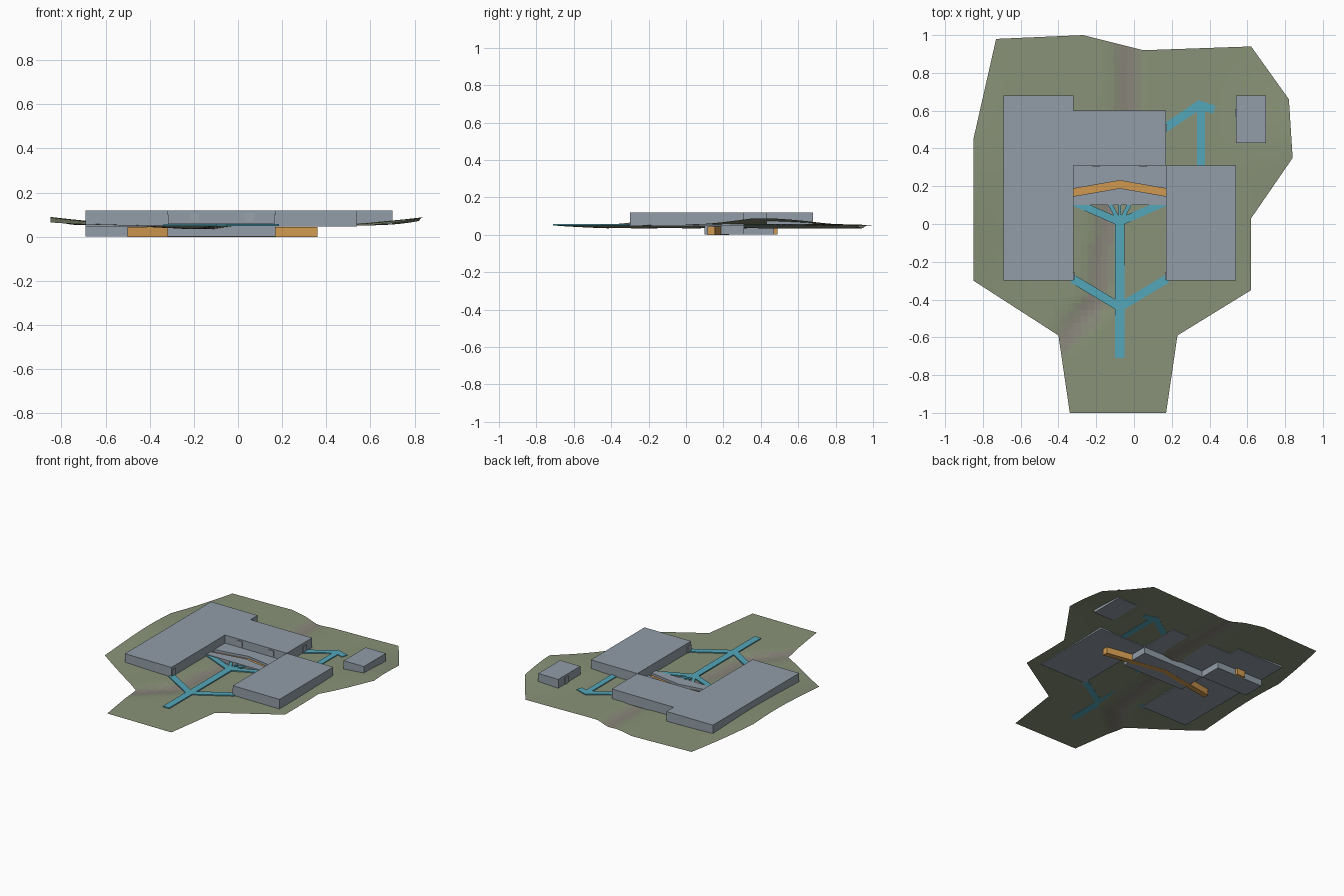
import bpy, bmesh, math
from mathutils import Vector

if "Cube" in bpy.data.objects:
    bpy.data.objects.remove(bpy.data.objects["Cube"])


def material(name, rgb):
    lin = [((c / 255 + 0.055) / 1.055) ** 2.4 for c in rgb]
    m = bpy.data.materials.new(name)
    m.diffuse_color = (*lin, 1)
    m.use_nodes = True
    m.node_tree.nodes["Principled BSDF"].inputs["Base Color"].default_value = m.diffuse_color
    return m


GREY = material("building grey", (146, 157, 167))
PALE = material("door grey", (152, 163, 172))
ORANGE = material("corridor orange", (208, 154, 80))
BLUE = material("path blue", (84, 166, 185))
GREEN = material("ground green", (136, 145, 119))
STONE = material("stream bed", (137, 133, 123))
MIX = material("stream bank", (136, 139, 121))


def finish(bm, name, *mats):
    me = bpy.data.meshes.new(name)
    bm.to_mesh(me)
    bm.free()
    ob = bpy.data.objects.new(name, me)
    for m in mats:
        me.materials.append(m)
    bpy.context.collection.objects.link(ob)
    return ob


def prism(name, pts, z0, z1, mat):
    bm = bmesh.new()
    f = bm.faces.new([bm.verts.new((x, y, z0)) for x, y in pts])
    r = bmesh.ops.extrude_face_region(bm, geom=[f])
    bmesh.ops.translate(bm, vec=(0, 0, z1 - z0),
                        verts=[v for v in r["geom"] if isinstance(v, bmesh.types.BMVert)])
    bmesh.ops.recalc_face_normals(bm, faces=bm.faces)
    return finish(bm, name, mat)


def box(name, x0, x1, y0, y1, z0, z1, mat):
    return prism(name, [(x0, y0), (x1, y0), (x1, y1), (x0, y1)], z0, z1, mat)


def strip(name, a, b, w, z0=0.05, z1=0.058, mat=BLUE):
    a, b = Vector(a), Vector(b)
    d = (b - a).normalized()
    n = Vector((-d.y, d.x)) * w / 2
    return prism(name, [a - n, b - n, b + n, a + n], z0, z1, mat)


# Ground: outline cut into a grid, then lifted by a height rule
STREAM = [(-0.42, -0.66), (-0.2, -0.42), (-0.14, 0.05), (-0.04, 0.4), (-0.03, 1.0)]


def stream_distance(x, y):
    p = Vector((x, y))
    best = 9
    for a, b in zip(STREAM, STREAM[1:]):
        a, b = Vector(a), Vector(b)
        t = max(0, min(1, (p - a).dot(b - a) / (b - a).length_squared))
        best = min(best, (p - a.lerp(b, t)).length)
    return best


def ground_height(x, y):
    side = max(0, (abs(x) - 0.35) / 0.5) ** 1.5
    hill = math.exp(-((y - 0.42) / 0.33) ** 2) if x > 0 else math.exp(-((y - 0.2) / 0.5) ** 2)
    fade = min(1, max(0, (y + 0.75) / 0.3))
    dip = 0.016 * math.exp(-(stream_distance(x, y) / 0.07) ** 2)
    return 0.051 + 0.039 * side * hill - dip * fade


OUTLINE = [(-0.73, 0.98), (-0.85, 0.45), (-0.85, -0.30), (-0.40, -0.59), (-0.34, -1.0),
           (0.17, -1.0), (0.23, -0.59), (0.62, -0.35), (0.62, 0.03), (0.84, 0.35),
           (0.82, 0.66), (0.62, 0.94), (0.05, 0.92), (-0.27, 1.0)]
bm = bmesh.new()
bm.faces.new([bm.verts.new((x, y, 0)) for x, y in OUTLINE])
cuts = [(i * 0.035, n) for i in range(-28, 29) for n in ((1, 0, 0), (0, 1, 0))]
cuts += [(-0.32, (1, 0, 0)), (0.17, (1, 0, 0)), (0.1, (0, 1, 0)), (0.31, (0, 1, 0))]
for d, n in cuts:
    bmesh.ops.bisect_plane(bm, geom=bm.verts[:] + bm.edges[:] + bm.faces[:], dist=1e-5,
                           plane_co=Vector(n) * d, plane_no=n)
# Opening for the sunken court
hole = []
for f in bm.faces:
    c = f.calc_center_median()
    if -0.32 < c.x < 0.17 and 0.1 < c.y < 0.31:
        hole.append(f)
bmesh.ops.delete(bm, geom=hole, context="FACES")
for f in bm.faces:
    c = f.calc_center_median()
    d = stream_distance(c.x, c.y)
    f.material_index = 1 if d < 0.035 else 2 if d < 0.065 else 0
    if f.normal.z < 0:
        f.normal_flip()
for v in bm.verts:
    v.co.z = ground_height(v.co.x, v.co.y)
ground = finish(bm, "ground", GREEN, STONE, MIX)

# Upper storeys
prism("west_and_north_wing", [(-0.69, -0.30), (-0.32, -0.30), (-0.32, 0.31), (0.17, 0.31),
                              (0.17, 0.60), (-0.32, 0.60), (-0.32, 0.68), (-0.69, 0.68)],
      0.046, 0.12, GREY)
box("east_wing", 0.17, 0.54, -0.30, 0.31, 0.046, 0.12, GREY)
box("annex", 0.54, 0.70, 0.43, 0.68, 0.055, 0.12, GREY)

# Sunken court with a bent slot through it, and the corridor in the slot
SLOPE, MID = 0.175, -0.075


def bend(x, top):
    return (x, top - SLOPE * abs(x - MID))


prism("court_front", [(-0.32, 0.10), (0.17, 0.10), bend(0.17, 0.19), bend(MID, 0.19),
                      bend(-0.32, 0.19)], 0.001, 0.062, GREY)
prism("court_back", [(-0.32, 0.31), bend(-0.32, 0.23), bend(MID, 0.23), bend(0.17, 0.23),
                     (0.17, 0.31)], 0.001, 0.062, GREY)
prism("corridor", [bend(-0.50, 0.19), bend(MID, 0.19), bend(0.36, 0.19),
                   bend(0.36, 0.23), bend(MID, 0.23), bend(-0.50, 0.23)], 0, 0.045, ORANGE)

# Basement below the west wing
box("basement", -0.69, -0.32, 0.31, 0.47, 0.001, 0.046, GREY)
box("basement_exit", -0.535, -0.47, 0.47, 0.488, 0.001, 0.046, ORANGE)

# Paths
HUB, FORK = (-0.075, 0.01), (-0.075, -0.44)
strip("main_path", (-0.075, -0.71), (-0.075, 0.03), 0.05)
for s in (-1, 1):
    strip("fork_path", FORK, (-0.075 + s * 0.25, -0.29), 0.045)
    strip("court_outer_path", HUB, (-0.075 + s * 0.24, 0.115), 0.04)
    strip("court_inner_path", HUB, (-0.075 + s * 0.055, 0.11), 0.022)
strip("court_centre_path", HUB, (-0.075, 0.11), 0.012)
strip("north_path", (0.16, 0.505), (0.345, 0.63), 0.045)
strip("east_path", (0.355, 0.31), (0.355, 0.645), 0.042)
strip("annex_path", (0.33, 0.635), (0.425, 0.605), 0.045)

# Doors and court windows
for x in (-0.2, 0.05):
    box("court_window", x - 0.02, x + 0.02, 0.304, 0.31, 0.07, 0.11, PALE)
box("west_door", -0.32, -0.314, -0.295, -0.255, 0.05, 0.1, PALE)
box("east_door", 0.164, 0.17, -0.295, -0.255, 0.05, 0.1, PALE)
box("north_door", 0.17, 0.176, 0.49, 0.53, 0.05, 0.1, PALE)
box("annex_door", 0.534, 0.54, 0.57, 0.61, 0.058, 0.105, PALE)
